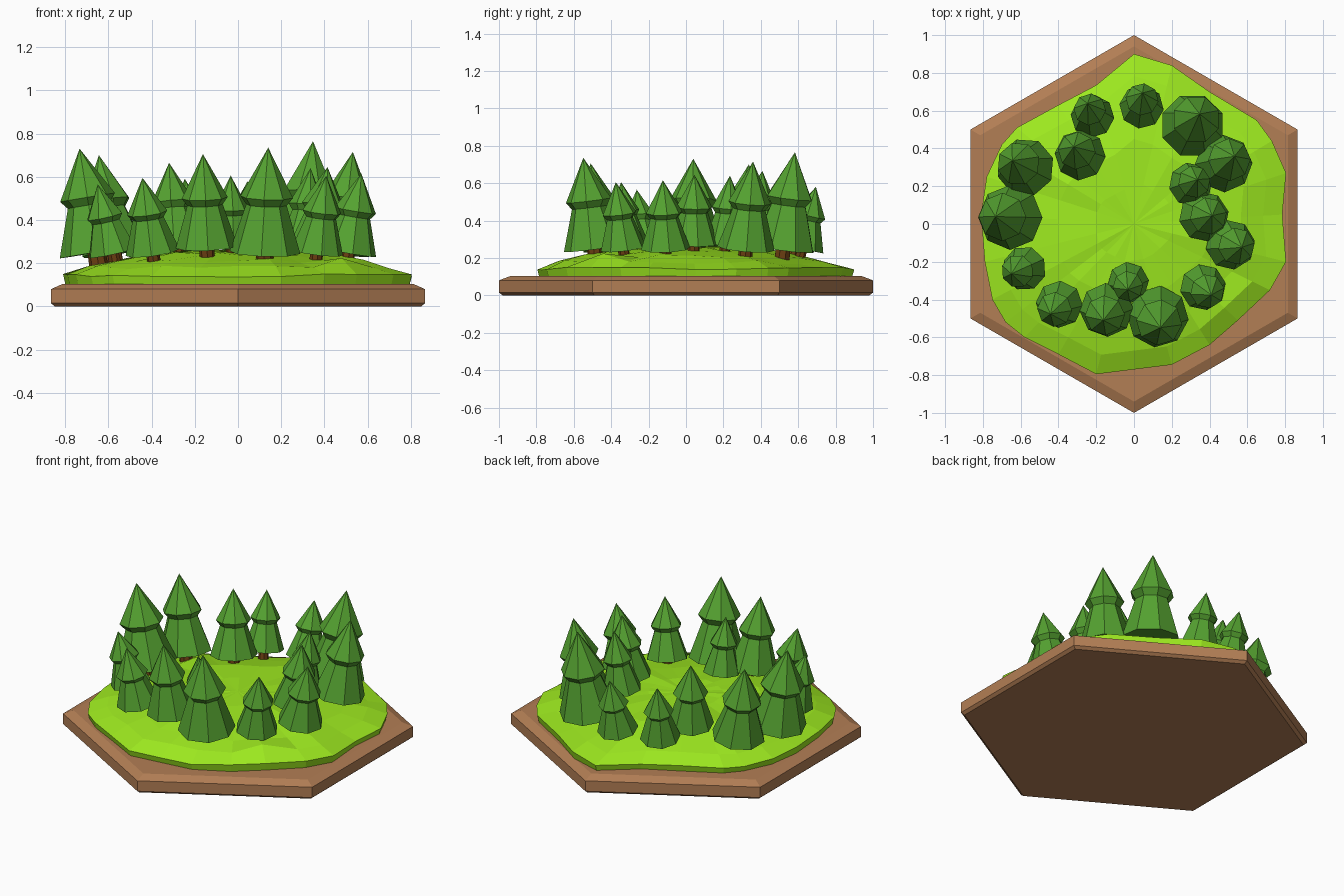
import bpy, bmesh, math, random
from mathutils import Vector, Matrix

if "Cube" in bpy.data.objects:
    bpy.data.objects.remove(bpy.data.objects["Cube"])

random.seed(4)


def material(name, rgb):
    m = bpy.data.materials.new(name)
    m.diffuse_color = (*rgb, 1)
    m.use_nodes = True
    m.node_tree.nodes["Principled BSDF"].inputs["Base Color"].default_value = m.diffuse_color
    return m


SOIL = material("soil", (0.45, 0.21, 0.09))
GRASS = material("grass", (0.34, 0.82, 0.014))
LEAF = material("leaf", (0.09, 0.36, 0.03))
BARK = material("bark", (0.15, 0.05, 0.006))


def loft(name, rings, mat, matrix=None):
    """Skin a stack of rings with flat faces; single-point rings become tips."""
    bm = bmesh.new()
    loops = [[bm.verts.new(p) for p in ring] for ring in rings]
    for a, b in zip(loops, loops[1:]):
        n = len(a)
        for i in range(n):
            j = (i + 1) % n
            if len(b) == 1:
                bm.faces.new((a[i], a[j], b[0]))
            else:
                bm.faces.new((a[i], a[j], b[j], b[i]))
    for ring in (loops[0], loops[-1]):
        if len(ring) > 2:
            bm.faces.new(ring)
    bmesh.ops.recalc_face_normals(bm, faces=bm.faces)
    mesh = bpy.data.meshes.new(name)
    bm.to_mesh(mesh)
    bm.free()
    mesh.materials.append(mat)
    ob = bpy.data.objects.new(name, mesh)
    bpy.context.collection.objects.link(ob)
    if matrix:
        ob.matrix_world = matrix
    return ob


def turned(profile, sides, phase=0.0):
    """Rings for a faceted turned shape from (radius, z) pairs."""
    rings = []
    for r, z in profile:
        if r == 0:
            rings.append([(0, 0, z)])
        else:
            rings.append([(r * math.cos(phase + math.tau * i / sides),
                           r * math.sin(phase + math.tau * i / sides), z)
                          for i in range(sides)])
    return rings


# Hexagonal base tile with chamfered rims
loft("hex_base", turned([(0.98, 0), (1, 0.015), (1, 0.08), (0.94, 0.103)],
                        6, math.pi / 2), SOIL)

# Grass mound: irregular outline, short skirt, faceted dome
outline = [(0, .9), (-.2, .735), (-.4, .63), (-.62, .51), (-.7, .42), (-.78, .25),
           (-.81, .05), (-.79, -.2), (-.75, -.4), (-.68, -.52), (-.58, -.6),
           (-.4, -.69), (-.2, -.795), (0, -.77), (.2, -.745), (.4, -.64),
           (.55, -.51), (.72, -.35), (.805, -.2), (.785, .05), (.805, .27),
           (.73, .44), (.65, .55), (.4, .7), (.2, .84)]
mound = [[(x * .985, y * .985, 0.095) for x, y in outline]]
for t, z, wobble in [(1, .143, .008), (.87, .178, .012), (.72, .21, .012),
                     (.5, .242, .01), (.25, .256, .005)]:
    ring = []
    for x, y in outline:
        px, py = x * t, y * t
        knoll = 0.05 * math.exp(-((px - .46) ** 2 + (py + .45) ** 2) / .008)
        ring.append((px, py, z + random.uniform(-wobble, wobble) + (knoll if t < 1 else 0)))
    mound.append(ring)
mound.append([(0, 0, .258)])
loft("grass_mound", mound, GRASS)


def pine(index, x, y, radius, top):
    """Two-tier pine that leans outward with the slope of the mound."""
    dist = math.hypot(x, y)
    base = Vector((x, y, 0.25 if dist > .48 else 0.275))
    apex = Vector((x * 1.12, y * 1.12, top))
    axis = apex - base
    h = axis.length
    m = Matrix.Translation(base) @ Vector((0, 0, 1)).rotation_difference(axis).to_matrix().to_4x4()
    phase = random.uniform(0, math.pi / 4)
    r = radius
    loft(f"pine_foliage_{index}",
         turned([(r * .97, 0), (r * .53, .48 * h), (r * .56, .455 * h),
                 (r * .72, .53 * h), (0, h)], 8, phase), LEAF, m)
    loft(f"pine_trunk_{index}",
         turned([(r * .25, -.075), (r * .23, .02)], 8, phase), BARK, m)


# Ring of pines: centre x, y, skirt radius, tip height
pines = [(-.22, .57, .12, .59), (.04, .62, .122, .58), (.31, .52, .178, .765),
         (.475, .32, .158, .715), (.30, .21, .12, .64), (.37, .04, .138, .645),
         (.51, -.11, .137, .615), (.365, -.335, .127, .605), (.125, -.49, .17, .735),
         (-.03, -.31, .113, .605), (-.145, -.455, .148, .705), (-.395, -.425, .13, .595),
         (-.58, -.235, .122, .565), (-.655, .035, .178, .73), (-.575, .3, .16, .7),
         (-.285, .365, .14, .665)]
for i, p in enumerate(pines, 1):
    pine(i, *p)
